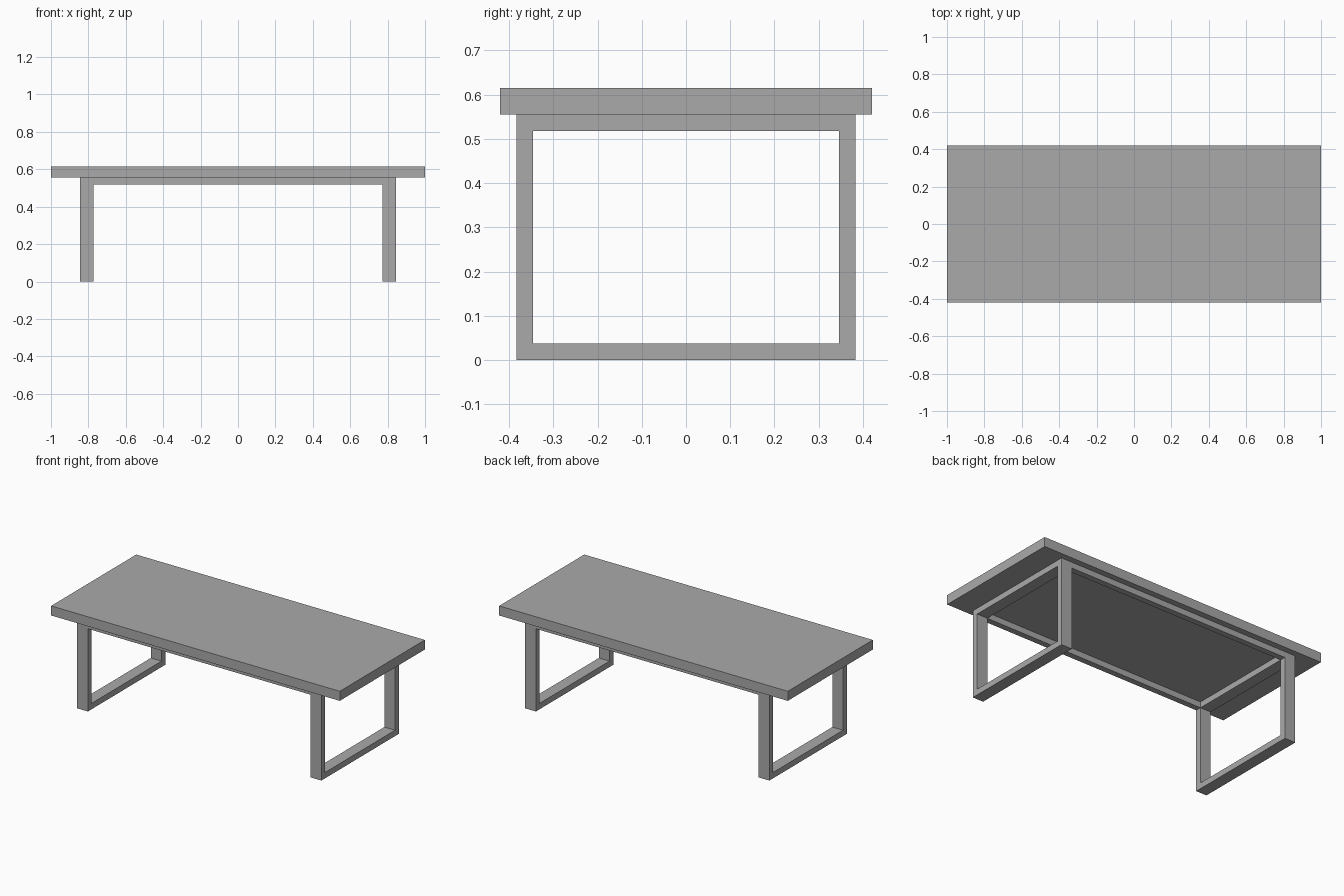
import bpy, bmesh

if "Cube" in bpy.data.objects:
    bpy.data.objects.remove(bpy.data.objects["Cube"])

grey = bpy.data.materials.new("plain grey")
grey.diffuse_color = (0.40, 0.40, 0.40, 1)
grey.use_nodes = True
grey.node_tree.nodes["Principled BSDF"].inputs["Base Color"].default_value = grey.diffuse_color

TOP_Z, UNDER_Z = 0.615, 0.555       # tabletop faces
BAR = 0.037                         # bar thickness
X_IN, X_OUT, Y_OUT = 0.772, 0.846, 0.383


def finish(name, bm):
    bmesh.ops.recalc_face_normals(bm, faces=bm.faces)
    mesh = bpy.data.meshes.new(name)
    bm.to_mesh(mesh)
    bm.free()
    mesh.materials.append(grey)
    obj = bpy.data.objects.new(name, mesh)
    bpy.context.collection.objects.link(obj)


def box(name, lo, hi):
    bm = bmesh.new()
    bmesh.ops.create_cube(bm, size=1)
    for v in bm.verts:
        v.co = [(a + b) / 2 + c * (b - a) for a, b, c in zip(lo, hi, v.co)]
    finish(name, bm)


def ring(name, x0, x1):
    """Closed rectangular leg frame in the YZ plane, extruded along x."""
    bm = bmesh.new()

    def loop(inset):
        y, z0, z1 = Y_OUT - inset, inset, UNDER_Z - inset
        return [bm.verts.new((x0, *p)) for p in ((-y, z0), (y, z0), (y, z1), (-y, z1))]

    outer, inner = loop(0), loop(BAR)
    faces = [bm.faces.new((outer[i], outer[(i + 1) % 4], inner[(i + 1) % 4], inner[i]))
             for i in range(4)]
    new = bmesh.ops.extrude_face_region(bm, geom=faces, use_keep_orig=True)["geom"]
    bmesh.ops.translate(bm, vec=(x1 - x0, 0, 0),
                        verts=[g for g in new if isinstance(g, bmesh.types.BMVert)])
    finish(name, bm)


# Tabletop slab
box("tabletop", (-1, -0.421, UNDER_Z), (1, 0.421, TOP_Z))

# Leg frames at both ends
ring("left_leg_frame", -X_OUT, -X_IN)
ring("right_leg_frame", X_IN, X_OUT)

# Long rails joining the frames under the top
box("front_rail", (-X_IN, -Y_OUT, UNDER_Z - BAR), (X_IN, -Y_OUT + BAR, UNDER_Z))
box("back_rail", (-X_IN, Y_OUT - BAR, UNDER_Z - BAR), (X_IN, Y_OUT, UNDER_Z))
